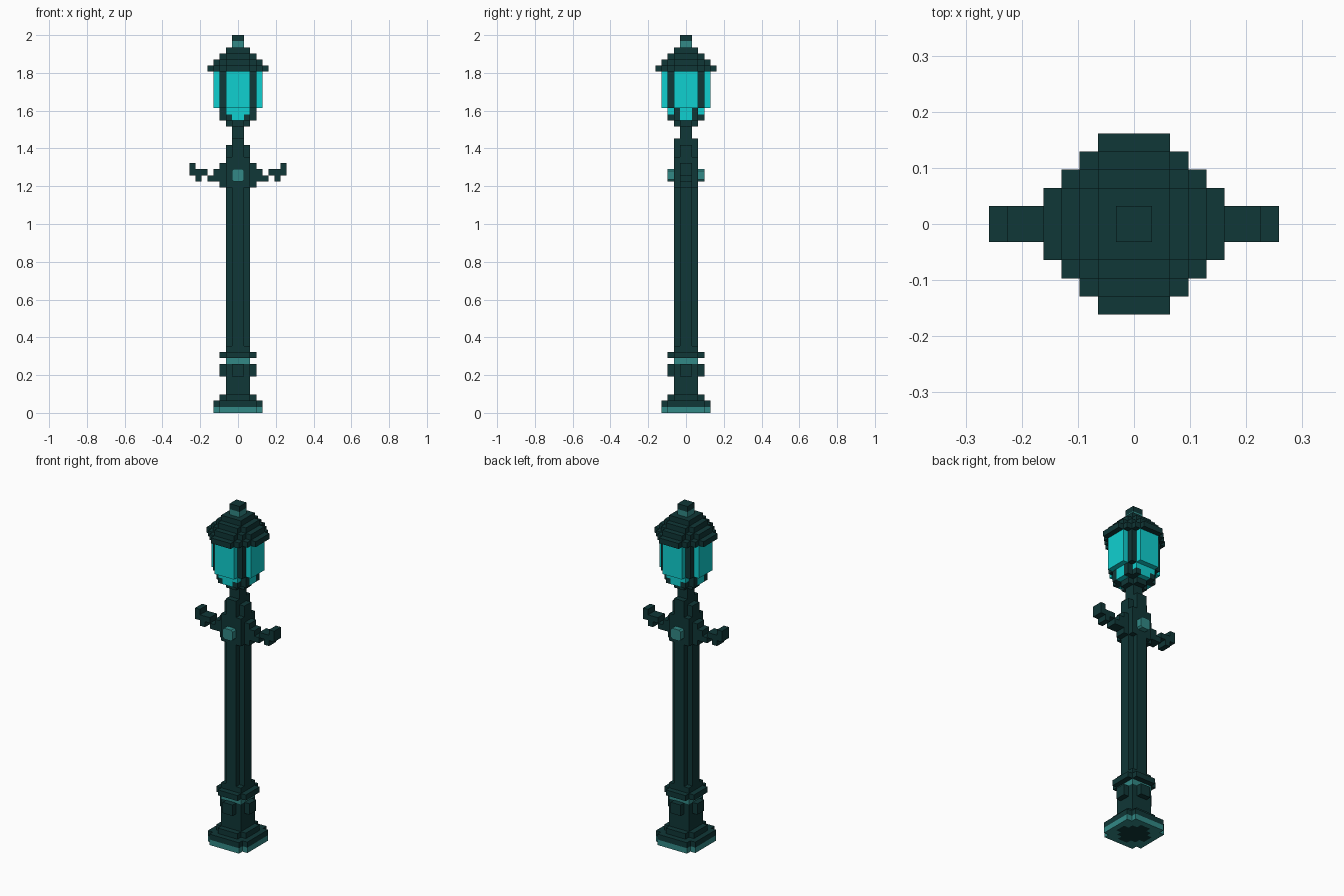
import bpy, bmesh, math

if "Cube" in bpy.data.objects:
    bpy.data.objects.remove(bpy.data.objects["Cube"])

U = 2 / 62  # size of one block


def material(name, color):
    m = bpy.data.materials.new(name)
    m.diffuse_color = (*color, 1)
    m.use_nodes = True
    m.node_tree.nodes["Principled BSDF"].inputs["Base Color"].default_value = m.diffuse_color
    return m


DARK = material("dark green iron", (0.005, 0.038, 0.038))
TEAL = material("teal trim", (0.032, 0.25, 0.24))
GLASS = material("cyan glass", (0.005, 0.63, 0.63))


def finish(bm, name, mat):
    bmesh.ops.recalc_face_normals(bm, faces=bm.faces)
    me = bpy.data.meshes.new(name)
    bm.to_mesh(me)
    bm.free()
    me.materials.append(mat)
    ob = bpy.data.objects.new(name, me)
    bpy.context.collection.objects.link(ob)
    return ob


def fill(boxes):
    """Cells of boxes (x0, x1, y0, y1, z0, z1), mirrored in x and y."""
    cells = set()
    for x0, x1, y0, y1, z0, z1 in boxes:
        for x in range(x0, x1):
            for y in range(y0, y1):
                for z in range(z0, z1):
                    cells |= {(a, b, z) for a in (x, -1 - x) for b in (y, -1 - y)}
    return cells


def blocks(name, mat, boxes, cut=()):
    """Outer skin of a set of blocks, flat areas merged."""
    cells = fill(boxes) - fill(cut)
    bm = bmesh.new()
    verts = {}
    for c in cells:
        for axis in range(3):
            for side in (0, 1):
                n = list(c)
                n[axis] += 2 * side - 1
                if tuple(n) in cells:
                    continue
                u, v = (axis + 1) % 3, (axis + 2) % 3
                loop = []
                for du, dv in ((0, 0), (1, 0), (1, 1), (0, 1)):
                    p = list(c)
                    p[axis] += side
                    p[u] += du
                    p[v] += dv
                    p = tuple(p)
                    if p not in verts:
                        verts[p] = bm.verts.new([k * U for k in p])
                    loop.append(verts[p])
                bm.faces.new(loop if side else loop[::-1])
    bmesh.ops.dissolve_limit(bm, angle_limit=math.radians(1),
                             verts=bm.verts, edges=bm.edges)
    return finish(bm, name, mat)


def disc(r, notch, z0, z1):
    """Square of half width r with stepped corners."""
    return [(0, r - k, 0, r - notch + k, z0, z1) for k in range(notch + 1)]


# Base plate: teal rim around a dark core
core = disc(3, 2, 0, 1)
blocks("base_rim", TEAL, disc(4, 1, 0, 1), core)
blocks("base_core", DARK, core)

# Stepped foot, pedestal and its raised panels
blocks("pedestal", DARK, disc(4, 1, 1, 2) + disc(3, 1, 2, 3) + disc(2, 0, 3, 8)
       + [(0, 3, 0, 1, 6, 8), (0, 1, 0, 3, 6, 8)])
blocks("pedestal_band", TEAL, disc(2, 0, 8, 9))
blocks("collar", DARK, disc(3, 1, 9, 10) + disc(2, 0, 10, 11))

# Fluted column, hub and neck
blocks("column", DARK, disc(2, 1, 11, 37))
blocks("hub", DARK, disc(2, 0, 37, 42) + disc(2, 1, 42, 44)
       + [(0, 1, 0, 2, 44, 45), (0, 3, 0, 1, 37, 41)])
blocks("neck", DARK, disc(1, 0, 44, 47))

# Curled side arms
blocks("side_arms", DARK, [(3, 5, 0, 1, 38, 39), (3, 4, 0, 1, 39, 40),
                           (5, 8, 0, 1, 39, 40), (6, 7, 0, 1, 38, 39),
                           (7, 8, 0, 1, 40, 41)])

# Medallions with chamfered corners on front and back
for name, s in (("front_medallion", -1), ("back_medallion", 1)):
    bm = bmesh.new()
    bmesh.ops.create_cube(bm, size=1)
    for v in bm.verts:
        v.co = (v.co.x * 2 * U, (v.co.y + 2.5 * s) * U, (v.co.z * 2 + 39) * U)
    edges = [e for e in bm.edges if abs(e.verts[0].co.y - e.verts[1].co.y) > U / 2]
    bmesh.ops.bevel(bm, geom=edges, offset=U * 0.3, segments=1, affect='EDGES')
    finish(bm, name, TEAL)

# Lantern: glass cross that narrows downward, in a dark cradle with corner posts
panes = [(0, 4, 0, 2, 50, 56), (0, 2, 0, 4, 50, 56),
         (0, 2, 0, 3, 49, 50), (0, 3, 0, 1, 48, 50), (0, 1, 0, 3, 48, 49)]
blocks("lantern_glass", GLASS, panes)
blocks("lantern_cradle", DARK, disc(2, 1, 47, 48) + disc(3, 1, 48, 49)
       + [(2, 3, 1, 2, 49, 50)], panes)
blocks("lantern_posts", DARK, [(2, 3, 2, 3, 50, 56)])

# Stepped roof and finial
blocks("roof", DARK, disc(5, 3, 56, 57) + disc(4, 2, 57, 58)
       + disc(3, 1, 58, 59) + disc(2, 0, 59, 60))
blocks("finial_stem", TEAL, disc(1, 0, 60, 61))
blocks("finial_cap", DARK, disc(1, 0, 61, 62))
